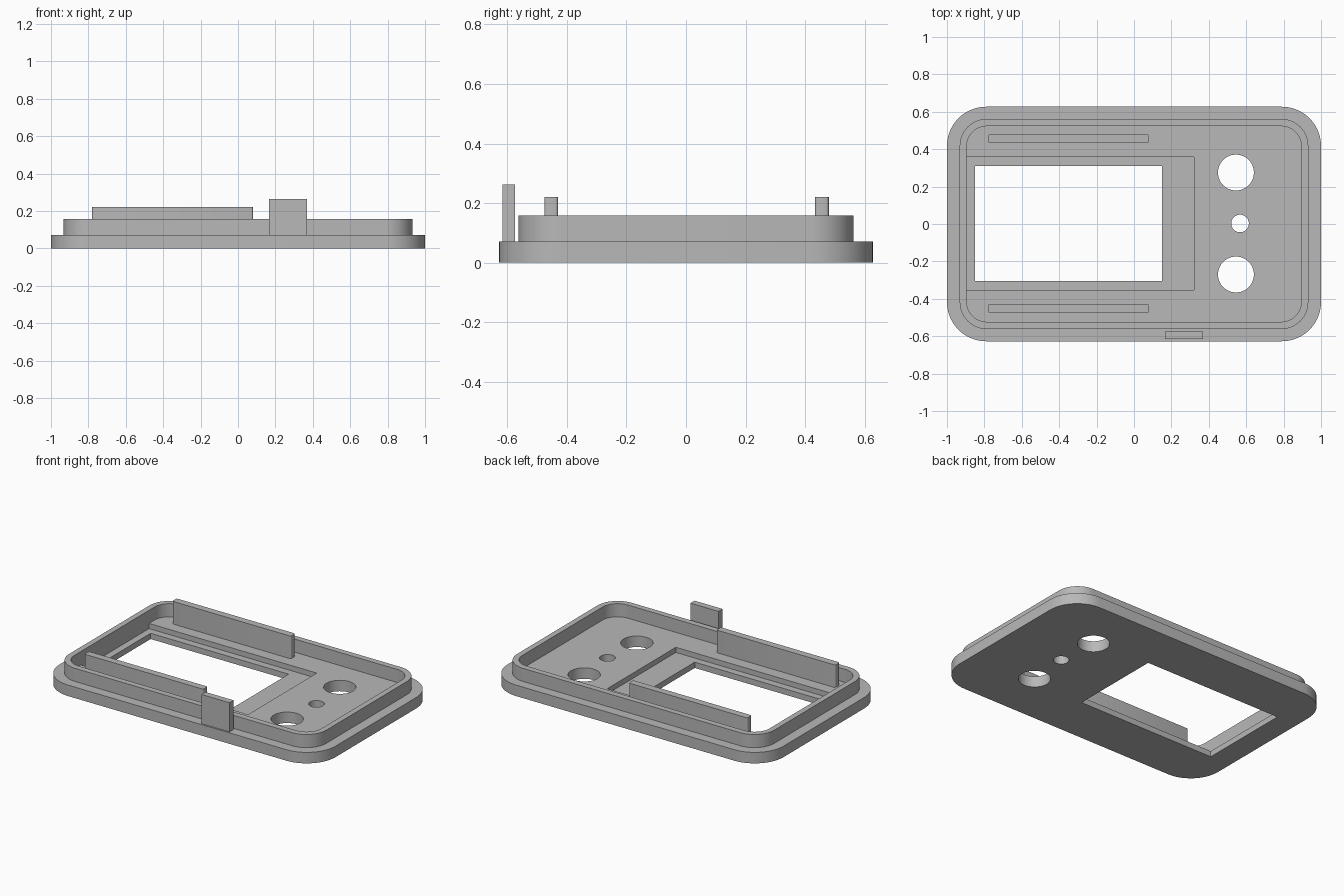
import bpy, bmesh
from math import cos, sin, pi

default = bpy.data.objects.get("Cube")
if default:
    bpy.data.objects.remove(default)

grey = bpy.data.materials.new("plain grey plastic")
grey.use_nodes = True
GREY = (0.48, 0.48, 0.48, 1)
grey.diffuse_color = GREY
grey.node_tree.nodes["Principled BSDF"].inputs["Base Color"].default_value = GREY

BASE_TOP, LIP_TOP, LEDGE = 0.072, 0.158, 0.038


def rounded(x0, x1, y0, y1, r, steps=14):
    """Outline of a rectangle with rounded corners."""
    if r == 0:
        return [(x0, y0), (x1, y0), (x1, y1), (x0, y1)]
    corners = [(x1 - r, y1 - r), (x0 + r, y1 - r), (x0 + r, y0 + r), (x1 - r, y0 + r)]
    return [(cx + r * cos(a), cy + r * sin(a))
            for q, (cx, cy) in enumerate(corners)
            for a in [(q + i / steps) * pi / 2 for i in range(steps + 1)]]


def circle(cx, cy, r, n=48):
    return [(cx + r * cos(2 * pi * i / n), cy + r * sin(2 * pi * i / n)) for i in range(n)]


def prism(name, outline, z0, z1):
    """Extrude an outline from z0 up to z1."""
    bm = bmesh.new()
    face = bm.faces.new([bm.verts.new((x, y, z0)) for x, y in outline])
    top = bmesh.ops.extrude_face_region(bm, geom=[face])["geom"]
    bmesh.ops.translate(bm, vec=(0, 0, z1 - z0),
                        verts=[v for v in top if isinstance(v, bmesh.types.BMVert)])
    bmesh.ops.recalc_face_normals(bm, faces=bm.faces)
    mesh = bpy.data.meshes.new(name)
    bm.to_mesh(mesh)
    bm.free()
    mesh.materials.append(grey)
    obj = bpy.data.objects.new(name, mesh)
    bpy.context.collection.objects.link(obj)
    return obj


def activate(obj):
    bpy.ops.object.select_all(action='DESELECT')
    obj.select_set(True)
    bpy.context.view_layer.objects.active = obj


def cut(obj, outline, z0, z1):
    """Remove a prism from an object."""
    cutter = prism("cutter", outline, z0, z1)
    cutter.hide_render = True
    mod = obj.modifiers.new("cut", 'BOOLEAN')
    mod.operation, mod.solver, mod.object = 'DIFFERENCE', 'EXACT', cutter
    activate(obj)
    bpy.ops.object.modifier_apply(modifier=mod.name)
    bpy.data.objects.remove(cutter)


# Base plate with a stepped screen window and three button holes
base = prism("base_plate", rounded(-1, 1, -0.627, 0.627, 0.21), 0, BASE_TOP)
cut(base, rounded(-0.895, 0.32, -0.352, 0.358, 0), LEDGE, 0.2)
cut(base, rounded(-0.85, 0.15, -0.305, 0.31, 0), -0.1, 0.2)
for x, y, r in [(0.545, 0.275, 0.096), (0.545, -0.27, 0.096), (0.567, 0.003, 0.047)]:
    cut(base, circle(x, y, r), -0.1, 0.2)

# Raised lip running round the plate
lip = prism("raised_lip", rounded(-0.932, 0.932, -0.562, 0.562, 0.145), BASE_TOP, LIP_TOP)
cut(lip, rounded(-0.895, 0.895, -0.523, 0.523, 0.108), 0, 0.3)

# Two long rails beside the window
rails = [prism(name, rounded(-0.78, 0.08, y - 0.023, y + 0.023, 0.01, 4), BASE_TOP, 0.22)
         for name, y in [("front_rail", -0.452), ("back_rail", 0.456)]]

# Upright tab at the front edge
prism("front_tab", rounded(0.167, 0.37, -0.616, -0.574, 0), BASE_TOP, 0.263)

for obj in [base, lip] + rails:
    activate(obj)
    bpy.ops.object.shade_smooth_by_angle(angle=pi / 6)
